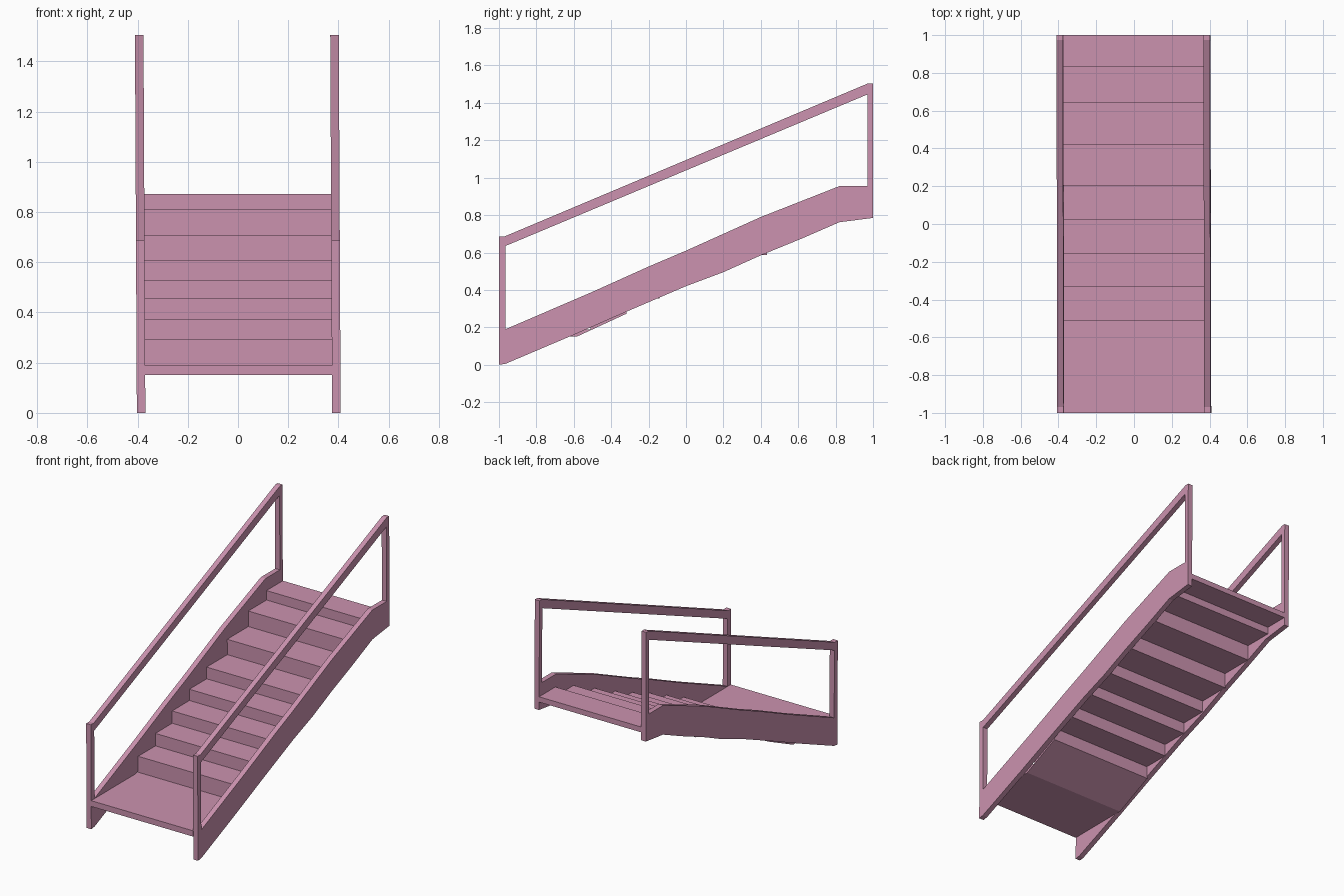
import bpy, bmesh

if "Cube" in bpy.data.objects:
    bpy.data.objects.remove(bpy.data.objects["Cube"])

pink = bpy.data.materials.new("dusty_pink")
pink.diffuse_color = (0.60, 0.29, 0.43, 1)
pink.use_nodes = True
pink.node_tree.nodes["Principled BSDF"].inputs["Base Color"].default_value = pink.diffuse_color


def lean(x, z):
    # the whole side frame leans very slightly towards -x
    return x + 0.003 - 0.005 * z


def prism(name, profile, x0, x1, tilt=False):
    """Extrude a (y, z) outline across x."""
    bm = bmesh.new()
    rings = []
    for x in (x0, x1):
        rings.append([bm.verts.new((lean(x, z) if tilt else x, y, z)) for y, z in profile])
    a, b = rings
    bm.faces.new(a)
    bm.faces.new(b)
    n = len(profile)
    for i in range(n):
        j = (i + 1) % n
        bm.faces.new((a[i], a[j], b[j], b[i]))
    bmesh.ops.recalc_face_normals(bm, faces=bm.faces)
    me = bpy.data.meshes.new(name)
    bm.to_mesh(me)
    bm.free()
    me.materials.append(pink)
    ob = bpy.data.objects.new(name, me)
    bpy.context.collection.objects.link(ob)
    return ob


# Side frame outlines (y, z)
stringer = [(-1, 0), (-0.965, 0.005), (-0.6, 0.16), (-0.35, 0.27), (0, 0.42),
            (0.2, 0.495), (0.4, 0.585), (0.62, 0.675), (0.82, 0.762), (1, 0.785),
            (1, 0.955), (0.82, 0.955), (0.4, 0.79), (0, 0.61), (-0.2, 0.525),
            (-0.5, 0.39), (-0.965, 0.19), (-1, 0.19)]
front_post = [(-1, 0.19), (-0.965, 0.19), (-0.965, 0.635), (-1, 0.635)]
back_post = [(0.97, 0.955), (1, 0.955), (1, 1.445), (0.97, 1.445)]
handrail = [(-1, 0.635), (-0.965, 0.635), (0.97, 1.445), (1, 1.445),
            (1, 1.505), (0.975, 1.505), (-0.968, 0.687), (-1, 0.687)]

for side, cx in (("left", -0.389), ("right", 0.389)):
    for part, outline in (("stringer", stringer), ("front_post", front_post),
                          ("back_post", back_post), ("handrail", handrail)):
        prism(f"{side}_{part}", outline, cx - 0.017, cx + 0.017, True)

# Stair flight: bottom landing, then a folded run of treads and risers
edges = [-0.51, -0.33, -0.155, 0.025, 0.205, 0.42, 0.64, 0.83]
tops = [0.293, 0.375, 0.456, 0.53, 0.607, 0.708, 0.81, 0.872]
upper = [(-1, 0.188)]
z = 0.188
for y, top in zip(edges, tops):
    upper += [(y, z), (y, top)]
    z = top
upper.append((1, z))

under = [(-1, 0.15), (-0.58, 0.152)]          # sloped underside of the first step
for i in range(1, len(edges)):
    y = edges[i] + 0.012
    t = 0.035 if i == len(edges) - 1 else 0.02
    under += [(y, tops[i - 1] - 0.02), (y, tops[i] - t)]
under.append((1, z - 0.035))
prism("stair_flight", upper + under[::-1], -0.374, 0.374)
